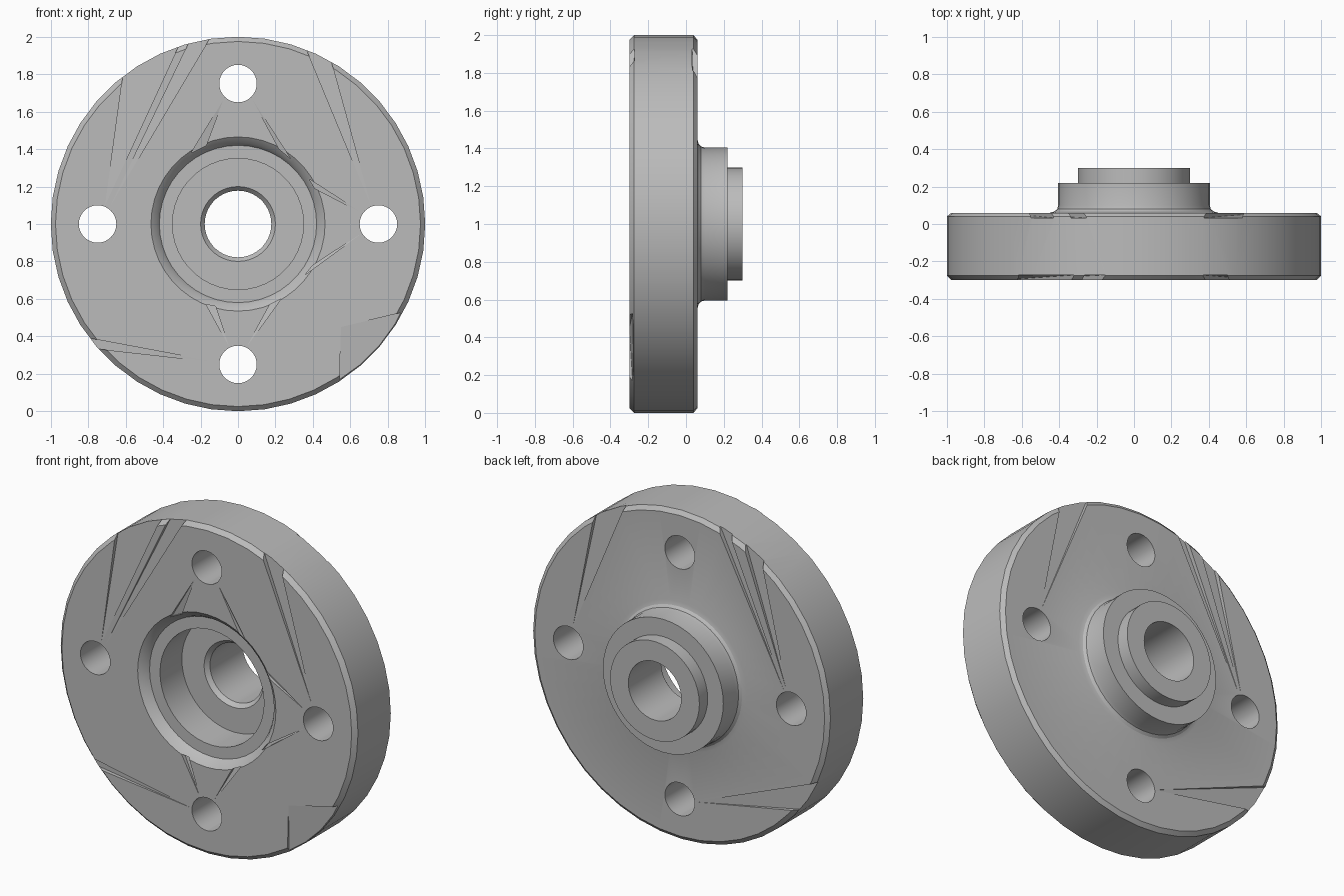
import bpy, bmesh, math
from mathutils import Matrix, Vector

if "Cube" in bpy.data.objects:
    bpy.data.objects.remove(bpy.data.objects["Cube"])

FRONT, BACK, MID = -0.30, 0.06, 1.0

# Plain grey metal
metal = bpy.data.materials.new("grey metal")
metal.use_nodes = True
metal.diffuse_color = (0.5, 0.5, 0.5, 1)
metal.node_tree.nodes["Principled BSDF"].inputs["Base Color"].default_value = (0.5, 0.5, 0.5, 1)


def make_object(name, bm):
    bmesh.ops.recalc_face_normals(bm, faces=bm.faces)
    mesh = bpy.data.meshes.new(name)
    bm.to_mesh(mesh)
    bm.free()
    mesh.materials.append(metal)
    obj = bpy.data.objects.new(name, mesh)
    bpy.context.collection.objects.link(obj)
    return obj


def lathe(name, profile, steps):
    """Revolve a closed (radius, y) profile about the flange axis."""
    bm = bmesh.new()
    verts = [bm.verts.new((r, y, MID)) for r, y in profile]
    edges = [bm.edges.new((verts[i - 1], verts[i])) for i in range(len(verts))]
    bmesh.ops.spin(bm, geom=verts + edges, cent=(0, 0, MID), axis=(0, 1, 0),
                   angle=math.tau, steps=steps, use_duplicate=False)
    bmesh.ops.remove_doubles(bm, verts=bm.verts, dist=0.0001)
    return make_object(name, bm)


def cut(target, cutter):
    mod = target.modifiers.new("cut", "BOOLEAN")
    mod.operation = "DIFFERENCE"
    mod.solver = "EXACT"
    mod.object = cutter
    bpy.context.view_layer.objects.active = target
    bpy.ops.object.modifier_apply(modifier=mod.name)
    bpy.data.objects.remove(cutter)


def wedge(bm, tip, a, b, side, depth=0.03, reach=1.06):
    """Shallow ramp that starts at tip and is deepest between a and b."""
    face = FRONT if side < 0 else BACK
    pts = [(tip[0], face, tip[1])]
    for x, z in (a, b):
        x, z = x * reach, MID + (z - MID) * reach
        pts += [(x, face - side * depth, z), (x, face + side * 0.02, z)]
    verts = [bm.verts.new(p) for p in pts]
    t, a0, a1, b0, b1 = verts
    for f in ((t, a0, b0), (t, b1, a1), (t, a1, a0), (t, b0, b1), (a0, a1, b1, b0)):
        bm.faces.new(f)


# Flange body: disc, filleted hub, pilot boss, stepped recess and bore
profile = [
    (0.465, FRONT), (0.975, FRONT), (1.0, -0.275), (1.0, 0.04), (0.975, BACK),
    (0.45, BACK), (0.425, 0.067), (0.41, 0.08), (0.405, 0.10), (0.405, 0.22),
    (0.30, 0.22), (0.30, 0.30), (0.178, 0.30), (0.178, -0.015), (0.20, -0.04),
    (0.35, -0.04), (0.35, -0.25), (0.42, -0.25), (0.435, -0.275),
]
flange = lathe("flange", profile, 44)

# Shallow ramps in the front and back faces, running from the holes to the rim
front_ramps = [
    ((-0.71, 1.10), (-0.57, 1.82), (-0.27, 1.96)),
    ((-0.68, 1.10), (-0.22, 1.97), (-0.11, 1.99)),
    ((0.71, 1.10), (0.32, 1.94), (0.45, 1.89)),
    ((-0.10, 0.26), (-0.83, 0.44), (-0.79, 0.38)),
]
back_ramps = [
    ((0.72, 1.10), (0.53, 1.85), (0.32, 1.95)),
    ((-0.70, 1.10), (-0.21, 1.97), (-0.29, 1.95)),
    ((-0.72, 1.10), (-0.38, 1.92), (-0.50, 1.87)),
    ((-0.10, 0.26), (-0.93, 0.64), (-0.83, 0.44)),
]
bm = bmesh.new()
for side, ramps in ((-1, front_ramps), (1, back_ramps)):
    for tip, a, b in ramps:
        wedge(bm, tip, a, b, side)

# Small slivers from the bolt holes into the recess edge
for tip, a, b in [
    ((-0.08, 1.66), (-0.25, 1.38), (-0.17, 1.42)),
    ((0.08, 1.66), (0.22, 1.40), (0.28, 1.35)),
    ((0.66, 0.95), (0.36, 0.73), (0.40, 0.78)),
    ((0.66, 1.06), (0.41, 1.19), (0.38, 1.24)),
    ((-0.05, 0.35), (-0.17, 0.57), (-0.12, 0.56)),
    ((0.05, 0.35), (0.17, 0.57), (0.23, 0.60)),
]:
    wedge(bm, tip, a, b, -1, 0.025, 1.0)

# Flattened corner of the front rim
wedge(bm, (0.55, 0.45), (0.92, 0.60), (0.49, 0.13), -1, 0.025, 1.1)
cut(flange, make_object("ramp_cutter", bm))

# Four bolt holes on a common circle
bm = bmesh.new()
for i in range(4):
    a = i * math.pi / 2
    place = Matrix.Translation(Vector((0.75 * math.cos(a), 0, MID + 0.75 * math.sin(a))))
    bmesh.ops.create_cone(bm, cap_ends=True, segments=32, radius1=0.1, radius2=0.1,
                          depth=1, matrix=place @ Matrix.Rotation(math.pi / 2, 4, "X"))
cut(flange, make_object("hole_cutter", bm))

# Smooth round walls, crisp edges
bpy.ops.object.select_all(action="DESELECT")
flange.select_set(True)
bpy.context.view_layer.objects.active = flange
bpy.ops.object.shade_smooth_by_angle(angle=math.radians(25))
